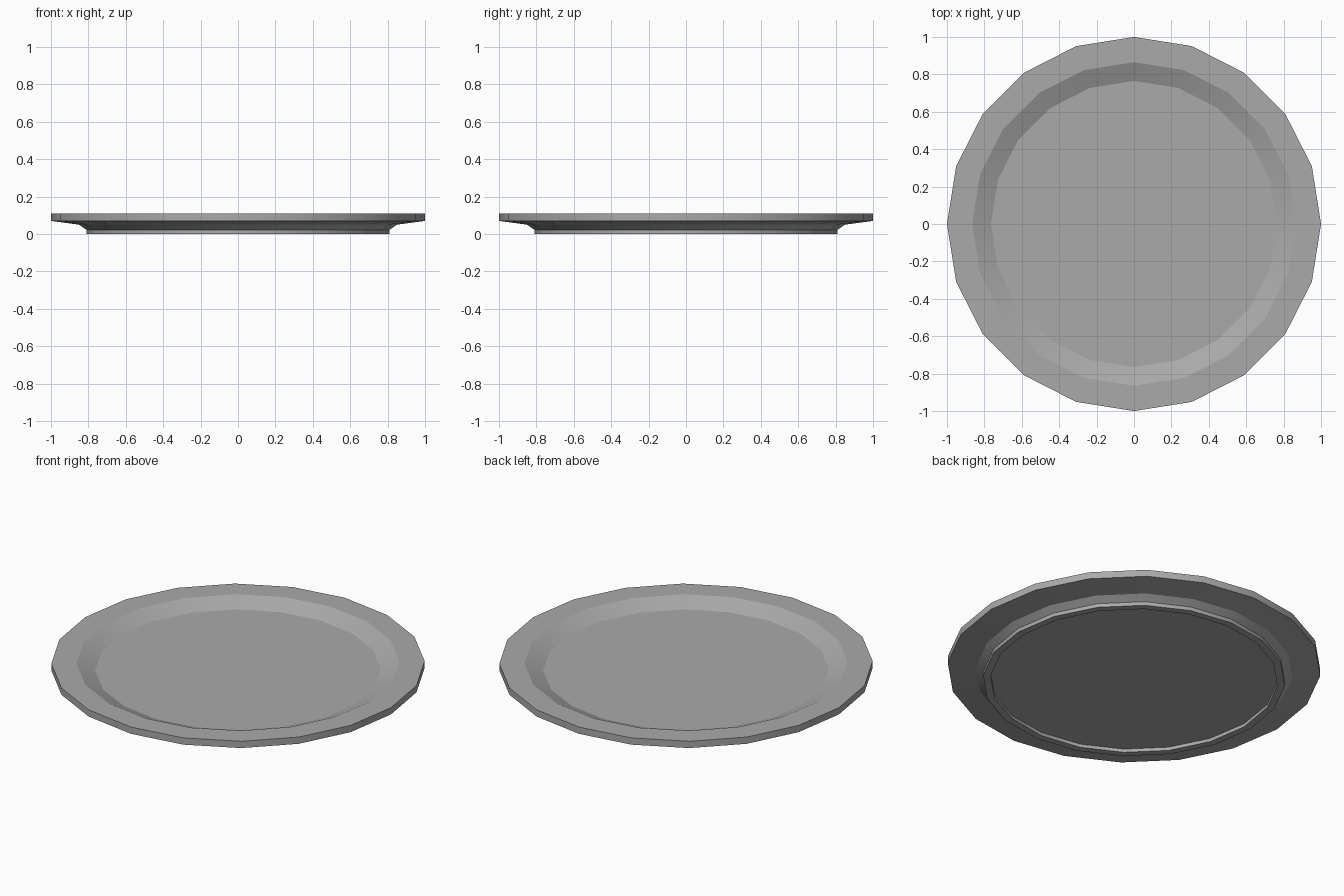
import bpy, bmesh
from math import cos, sin, tau, radians

SIDES = 20

default = bpy.data.objects.get("Cube")
if default:
    bpy.data.objects.remove(default, do_unlink=True)

# Plain grey glaze
grey = bpy.data.materials.new("grey_ceramic")
grey.use_nodes = True
colour = (0.4, 0.4, 0.4, 1)
grey.diffuse_color = colour
bsdf = next(n for n in grey.node_tree.nodes if n.type == "BSDF_PRINCIPLED")
bsdf.inputs["Base Color"].default_value = colour

# Plate cross-section (radius, height), from the well underneath to the dish floor
profile = [
    (0.77, 0.02), (0.77, 0.0),      # inside of the foot ring
    (0.81, 0.0), (0.81, 0.022),     # outside of the foot ring
    (0.85, 0.05), (1.0, 0.07),      # underside of the rim
    (1.0, 0.11), (0.865, 0.11),     # edge and flat rim
    (0.765, 0.067),                 # sloped wall down to the floor
]


def lathe(name, points, material):
    """Turn a profile about z and close both ends with flat discs."""
    bm = bmesh.new()
    rings = [[bm.verts.new((r * cos(tau * i / SIDES), r * sin(tau * i / SIDES), z))
              for i in range(SIDES)] for r, z in points]
    for low, high in zip(rings, rings[1:]):
        for i in range(SIDES):
            j = (i + 1) % SIDES
            bm.faces.new((low[i], low[j], high[j], high[i]))
    bm.faces.new(rings[0][::-1])
    bm.faces.new(rings[-1])
    bmesh.ops.recalc_face_normals(bm, faces=bm.faces)
    mesh = bpy.data.meshes.new(name)
    bm.to_mesh(mesh)
    bm.free()
    mesh.materials.append(material)
    obj = bpy.data.objects.new(name, mesh)
    bpy.context.collection.objects.link(obj)
    return obj


plate = lathe("plate", profile, grey)

# Smooth around the circumference, keeping the profile corners crisp
bpy.ops.object.select_all(action="DESELECT")
plate.select_set(True)
bpy.context.view_layer.objects.active = plate
bpy.ops.object.shade_smooth_by_angle(angle=radians(20))
